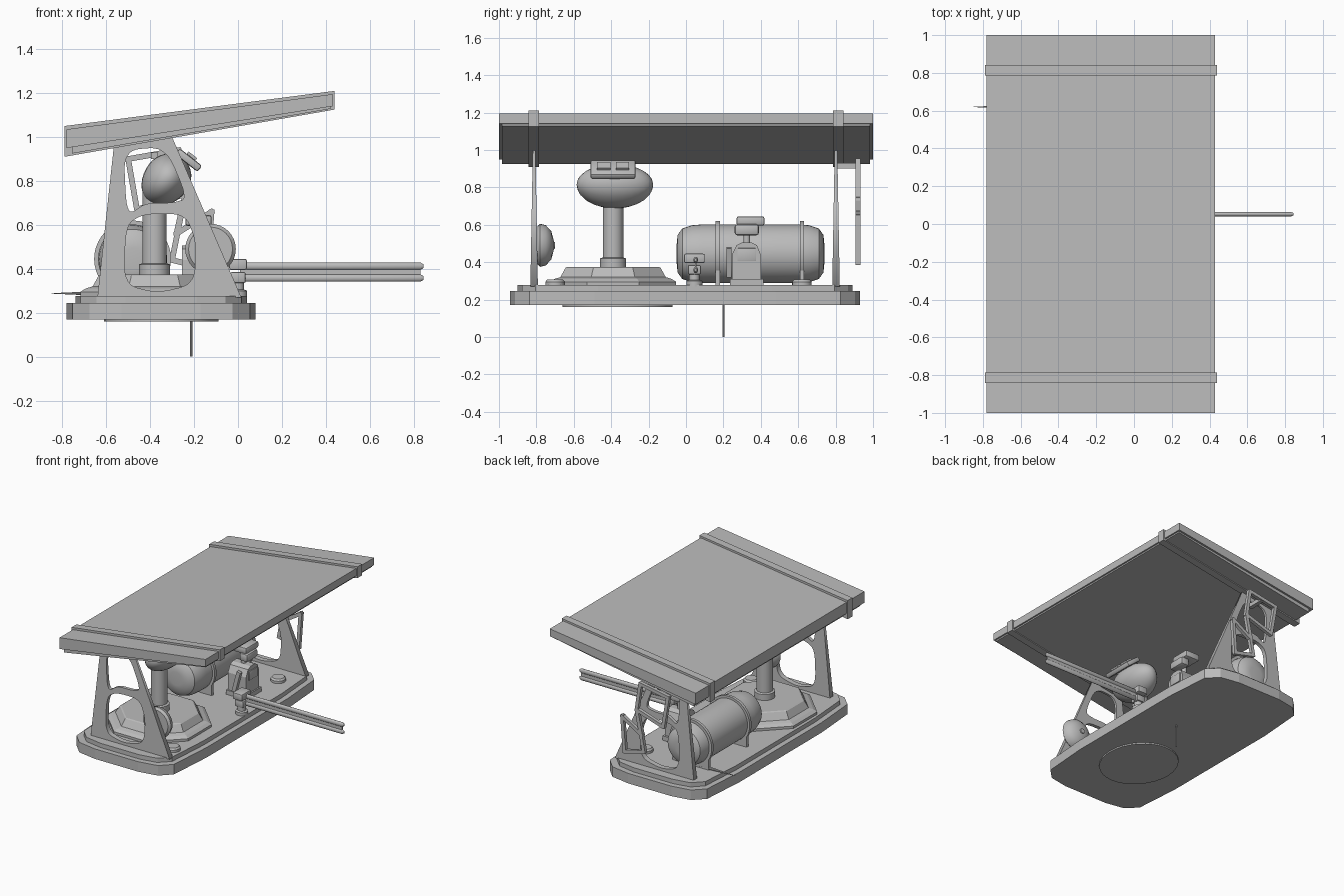
import bpy, bmesh
from math import pi, radians
from mathutils import Vector, Matrix

cube = bpy.data.objects.get("Cube")
if cube:
    bpy.data.objects.remove(cube)

grey = bpy.data.materials.new("plain_grey")
grey.use_nodes = True
COLOUR = (0.5, 0.5, 0.5, 1)
grey.diffuse_color = COLOUR
grey.node_tree.nodes["Principled BSDF"].inputs["Base Color"].default_value = COLOUR


def finish(name, bm, smooth=False):
    bmesh.ops.recalc_face_normals(bm, faces=bm.faces)
    mesh = bpy.data.meshes.new(name)
    bm.to_mesh(mesh)
    bm.free()
    mesh.materials.append(grey)
    obj = bpy.data.objects.new(name, mesh)
    bpy.context.collection.objects.link(obj)
    if smooth:
        bpy.ops.object.select_all(action="DESELECT")
        obj.select_set(True)
        bpy.context.view_layer.objects.active = obj
        bpy.ops.object.shade_smooth_by_angle(angle=radians(35))
    return obj


def prism(name, points, start, end, axis="y"):
    """Extrude a flat outline: xz points along y, or xy points along z."""
    bm = bmesh.new()
    place = (lambda p, t: (p[0], t, p[1])) if axis == "y" else (lambda p, t: (p[0], p[1], t))
    face = bm.faces.new([bm.verts.new(place(p, start)) for p in points])
    out = bmesh.ops.extrude_face_region(bm, geom=[face])
    shift = Vector(place((0, 0), end - start))
    bmesh.ops.translate(bm, vec=shift, verts=[v for v in out["geom"] if isinstance(v, bmesh.types.BMVert)])
    return finish(name, bm)


def box(name, centre, size, tilt=0, bevel=0):
    bm = bmesh.new()
    bmesh.ops.create_cube(bm, size=1, matrix=Matrix.Diagonal((*size, 1)))
    if bevel:
        bmesh.ops.bevel(bm, geom=bm.edges[:], offset=bevel, segments=2, affect="EDGES", profile=0.5)
    bm.transform(Matrix.Translation(centre) @ Matrix.Rotation(tilt, 4, "Y"))
    return finish(name, bm, bevel > 0)


def lathe(name, profile, centre, direction=(0, 0, 1), sides=32, scale=(1, 1, 1), turn=0):
    """Revolve (radius, height) pairs about an axis through the centre."""
    bm = bmesh.new()
    rings = []
    for r, h in profile:
        ring = bmesh.ops.create_circle(bm, segments=sides, radius=max(r, 0.0005))["verts"]
        bmesh.ops.translate(bm, vec=(0, 0, h), verts=ring)
        rings.append(ring)
    for a, b in zip(rings, rings[1:]):
        for i in range(sides):
            j = (i + 1) % sides
            bm.faces.new((a[i], a[j], b[j], b[i]))
    bm.faces.new(rings[0])
    bm.faces.new(rings[-1])
    aim = Vector((0, 0, 1)).rotation_difference(Vector(direction)).to_matrix().to_4x4()
    bm.transform(Matrix.Translation(centre) @ aim @ Matrix.Diagonal((*scale, 1)) @ Matrix.Rotation(turn, 4, "Z"))
    return finish(name, bm, sides > 8)


def rounded(points, rounds=3):
    """Cut corners repeatedly to soften an outline."""
    for _ in range(rounds):
        soft = []
        for a, b in zip(points, points[1:] + points[:1]):
            a, b = Vector(a), Vector(b)
            soft += [a.lerp(b, 0.2), a.lerp(b, 0.8)]
        points = soft
    return points


def deck(name, x0, x1, y0, y1, z0, z1, cut):
    corners = [(x0, y0 + cut), (x0 + cut, y0), (x1 - cut, y0), (x1, y0 + cut),
               (x1, y1 - cut), (x1 - cut, y1), (x0 + cut, y1), (x0, y1 - cut)]
    return prism(name, rounded(corners, 1), z0, z1, "z")


# Platform
deck("platform", -0.78, 0.08, -0.94, 0.93, 0.17, 0.245, 0.13)
deck("platform_step", -0.74, 0.04, -0.9, 0.89, 0.24, 0.277, 0.12)
lathe("underside_hatch", [(0.28, 0), (0.28, 0.015)], (-0.35, -0.365, 0.16), scale=(0.93, 1.05, 1))
lathe("drain_rod", [(0.005, 0), (0.005, 0.18)], (-0.213, 0.2, 0), sides=8)

# Sloping roof with two straps
prism("roof", [(-0.78, 0.95), (-0.78, 1.035), (0.43, 1.195), (0.43, 1.14)], -1, 1)
prism("roof_lining", [(-0.755, 0.925), (-0.755, 1), (0.42, 1.16), (0.42, 1.128)], -0.985, 0.985)
for name, y in (("front", -0.815), ("rear", 0.815)):
    prism(name + "_strap", [(-0.79, 0.91), (-0.79, 1.05), (0.44, 1.21), (0.44, 1.125)],
          y - 0.028, y + 0.028)

# Upright frames with two openings each, thinner towards the top
outline = [(-0.64, 0.27), (-0.565, 0.96), (-0.3, 1.0), (0.015, 0.27)]
upper = rounded([(-0.52, 0.94), (-0.33, 0.955), (-0.23, 0.72), (-0.3, 0.7), (-0.42, 0.7), (-0.49, 0.65), (-0.51, 0.7)])
lower = rounded([(-0.51, 0.6), (-0.43, 0.65), (-0.24, 0.65), (-0.19, 0.52), (-0.2, 0.33), (-0.37, 0.29), (-0.52, 0.33)])


def frame(name, y):
    curve = bpy.data.curves.new(name, "CURVE")
    curve.dimensions, curve.fill_mode, curve.extrude = "2D", "BOTH", 0.02
    for loop in (outline, upper, lower):
        spline = curve.splines.new("POLY")
        spline.points.add(len(loop) - 1)
        for point, (px, pz) in zip(spline.points, loop):
            point.co = (px, pz, 0, 1)
        spline.use_cyclic_u = True
    temp = bpy.data.objects.new(name + "_outline", curve)
    mesh = bpy.data.meshes.new_from_object(temp)
    bm = bmesh.new()
    bm.from_mesh(mesh)
    bpy.data.objects.remove(temp)
    bpy.data.meshes.remove(mesh)
    bmesh.ops.remove_doubles(bm, verts=bm.verts, dist=0.0001)
    for v in bm.verts:
        px, pz, t = v.co
        v.co = (px, y + t * (1.25 - 0.9 * pz), pz)
    finish(name, bm)


frame("front_frame", -0.812)
frame("rear_frame", 0.802)

# Mast on a stepped foot
mast = (-0.38, -0.39, 0)
lathe("mast_foot", [(0.365, 0.27), (0.365, 0.295), (0.34, 0.31), (0.305, 0.32), (0.275, 0.37), (0.265, 0.375)],
      mast, sides=8, turn=pi / 8)
lathe("mast", [(0.07, 0.37), (0.07, 0.42), (0.055, 0.425), (0.055, 0.78)], mast)

# Tilted seat-like head
bm = bmesh.new()
bmesh.ops.create_uvsphere(bm, u_segments=28, v_segments=16, radius=1)
for v in bm.verts:
    if v.co.z > 0:
        v.co.z *= 0.8
bm.transform(Matrix.Translation((-0.32, -0.38, 0.815)) @ Matrix.Rotation(radians(38), 4, "Y")
             @ Matrix.Diagonal((0.105, 0.205, 0.14, 1)))
finish("head_shell", bm, True)
box("head_plate", (-0.225, -0.39, 0.895), (0.13, 0.24, 0.035), radians(38), 0.01)
for y in (-0.44, -0.34):
    box("head_button", (-0.21, y, 0.913), (0.05, 0.07, 0.015), radians(38))

# Horizontal tank with band supports
lathe("tank", [(0.05, -0.05), (0.1, -0.045), (0.135, -0.02), (0.152, 0.03), (0.157, 0.09), (0.157, 0.6),
               (0.152, 0.66), (0.135, 0.71), (0.1, 0.735), (0.05, 0.74)], (-0.48, 0, 0.445), (0, 1, 0), 40)
for y in (0.17, 0.62):
    lathe("tank_band", [(0.175, -0.011), (0.175, 0.011)], (-0.48, y, 0.445), (0, 1, 0), 40)
    box("tank_support", (-0.48, y, 0.34), (0.3, 0.022, 0.14))

# Round lamp on the inner side of the front frame
lathe("lamp_dome", [(0.1, 0), (0.115, 0.015), (0.108, 0.045), (0.075, 0.075), (0.025, 0.088)],
      (-0.125, -0.795, 0.49), (0, 1, 0))
lathe("lamp_hub", [(0.02, 0.08), (0.018, 0.095)], (-0.125, -0.795, 0.49), (0, 1, 0), 16)

# Control console
bm_arch = [(0.245, 0.3), (0.245, 0.44), (0.27, 0.49), (0.3, 0.505), (0.35, 0.505), (0.38, 0.49), (0.4, 0.44), (0.4, 0.3)]
arch = prism("console_body", [(y - 0.325, z) for y, z in bm_arch], -0.075, 0.075)
arch.matrix_world = Matrix.Translation((-0.18, 0.325, 0)) @ Matrix.Rotation(pi / 2, 4, "Z")
box("console_foot", (-0.18, 0.325, 0.29), (0.17, 0.18, 0.04))
box("console_panel", (-0.103, 0.325, 0.44), (0.01, 0.1, 0.07), 0, 0.004)
lathe("console_neck", [(0.018, 0.5), (0.018, 0.6)], (-0.18, 0.325, 0), sides=16)
box("console_screen", (-0.14, 0.325, 0.573), (0.07, 0.13, 0.06), 0, 0.015)
box("console_hood", (-0.18, 0.345, 0.62), (0.12, 0.15, 0.05), 0, 0.012)
box("console_lever", (-0.17, 0.23, 0.4), (0.03, 0.025, 0.16), radians(15))

# Twin-rail boom on its swivel
lathe("swivel_post", [(0.042, 0.27), (0.042, 0.3), (0.028, 0.305), (0.028, 0.35)], (0, 0.045, 0), sides=24)
box("swivel_block", (0, 0.045, 0.36), (0.07, 0.07, 0.05), 0, 0.008)
box("swivel_clamp", (0, 0.045, 0.42), (0.08, 0.11, 0.05), 0, 0.008)
for z in (0.358, 0.412):
    lathe("boom_rail", [(0.006, 0), (0.012, 0.01), (0.012, 0.83), (0.006, 0.845)], (0, 0.052, z),
          (1, 0, 0), 16, scale=(1.4, 1, 1))
box("boom_web", (0.42, 0.052, 0.385), (0.82, 0.01, 0.05))

# Deck caps and side spike
for x, y in ((-0.05, -0.7), (-0.1, 0.62)):
    lathe("deck_cap", [(0.052, 0.27), (0.052, 0.295), (0.042, 0.307)], (x, y, 0), sides=24)
lathe("side_spike", [(0.012, 0), (0.01, 0.1), (0.001, 0.3)], (-0.55, 0.62, 0.288), (-1, 0, 0), 8)

# Folded bar frame hanging behind the rear upright
loops = ([(-0.5, 0.9), (-0.27, 0.94), (-0.24, 0.74), (-0.46, 0.67)],
         [(-0.24, 0.74), (-0.28, 0.56), (-0.12, 0.66), (-0.14, 0.4), (-0.3, 0.44)])
for loop in loops:
    for a, b in zip(loop, loop[1:] + loop[:1]):
        a, b = Vector((a[0], 0.92, a[1])), Vector((b[0], 0.92, b[1]))
        lathe("hanging_bar", [(0.018, -0.01), (0.018, (b - a).length + 0.01)], a, b - a, 4, turn=pi / 4)
box("hanging_bracket", (-0.38, 0.86, 0.915), (0.03, 0.12, 0.03))
